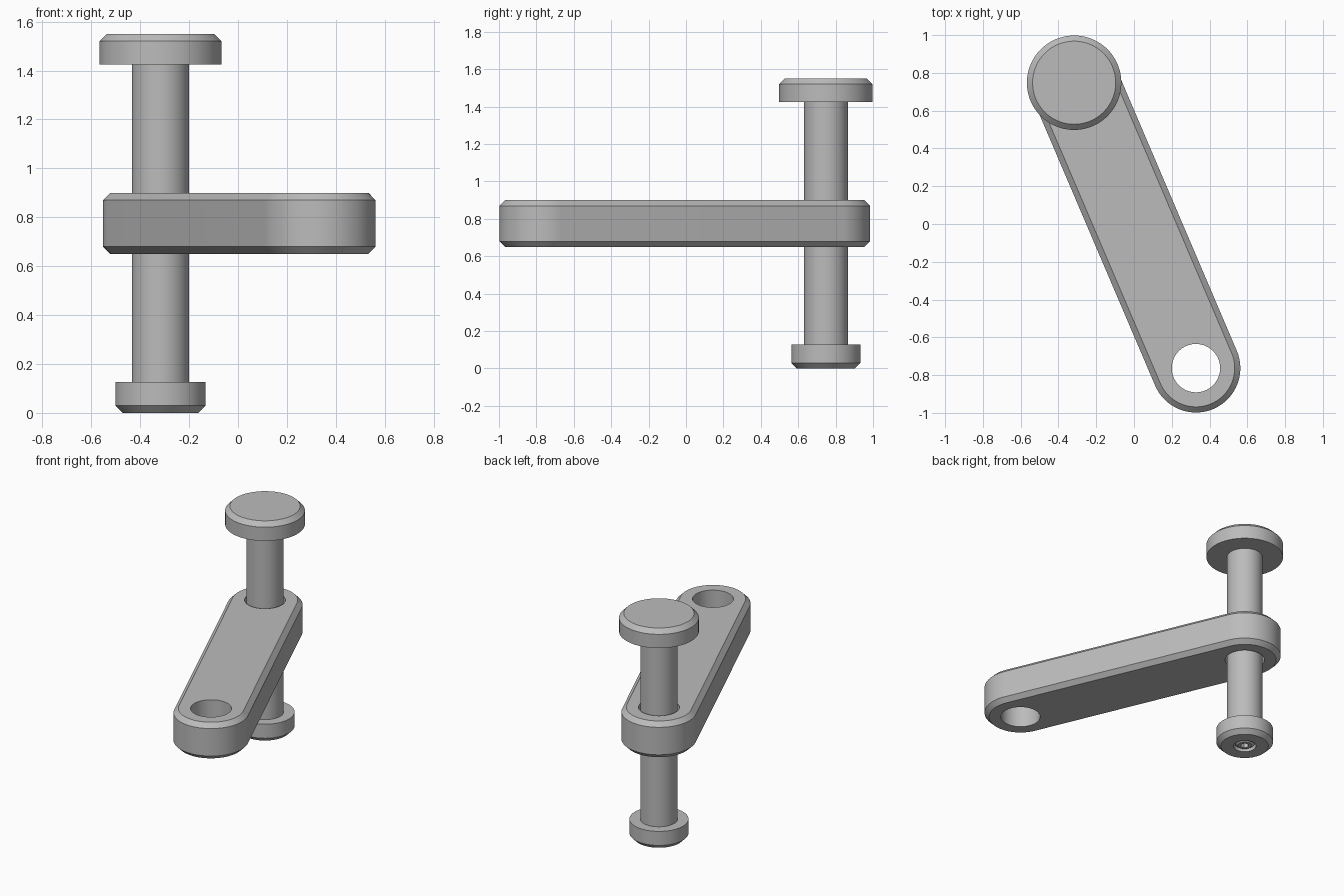
import bpy, bmesh, math
from mathutils import Vector

if "Cube" in bpy.data.objects:
    bpy.data.objects.remove(bpy.data.objects["Cube"])

SEG = 96
PIN = Vector((-0.317, 0.748))
HOLE = Vector((0.328, -0.763))

steel = bpy.data.materials.new("grey steel")
steel.use_nodes = True
GREY = (0.5, 0.5, 0.5, 1)
steel.diffuse_color = GREY
steel.node_tree.nodes["Principled BSDF"].inputs["Base Color"].default_value = GREY


def make(name, bm):
    bmesh.ops.recalc_face_normals(bm, faces=bm.faces)
    mesh = bpy.data.meshes.new(name)
    bm.to_mesh(mesh)
    bm.free()
    mesh.materials.append(steel)
    ob = bpy.data.objects.new(name, mesh)
    bpy.context.collection.objects.link(ob)
    return ob


def loft(name, outline, profile):
    """Stack outline(size) loops at each (size, z) of the profile and cap the ends."""
    bm = bmesh.new()
    rings = [[bm.verts.new((p.x, p.y, z)) for p in outline(r)] for r, z in profile]
    for a, b in zip(rings, rings[1:]):
        n = len(a)
        for i in range(n):
            j = (i + 1) % n
            bm.faces.new((a[i], a[j], b[j], b[i]))
    bm.faces.new(rings[0][::-1])
    bm.faces.new(rings[-1])
    return make(name, bm)


def circle(centre, sides=SEG):
    def outline(r):
        return [centre + r * Vector((math.cos(t), math.sin(t)))
                for t in (math.tau * i / sides for i in range(sides))]
    return outline


def capsule(r):
    d = PIN - HOLE
    start = math.atan2(d.y, d.x) - math.pi / 2
    half = SEG // 2
    points = []
    for k, centre in enumerate((PIN, HOLE)):
        for i in range(half + 1):
            t = start + math.pi * (k + i / half)
            points.append(centre + r * Vector((math.cos(t), math.sin(t))))
    return points


def cut(ob, cutter):
    mod = ob.modifiers.new("cut", 'BOOLEAN')
    mod.object = cutter
    mod.solver = 'EXACT'
    bpy.context.view_layer.objects.active = ob
    bpy.ops.object.modifier_apply(modifier=mod.name)
    bpy.data.objects.remove(cutter)


# Link arm with a bore at each end
arm = loft("link_arm", capsule, [(0.205, 0.65), (0.235, 0.68), (0.235, 0.87), (0.205, 0.9)])
for centre in (PIN, HOLE):
    cut(arm, loft("bore_cutter", circle(centre), [(0.128, 0.6), (0.128, 0.95)]))

# Headed pin
pin = loft("headed_pin", circle(PIN), [
    (0.117, 0.125), (0.117, 1.425), (0.25, 1.425), (0.25, 1.52), (0.22, 1.55)])

# Retaining collar with a countersunk recess
collar = loft("retaining_collar", circle(PIN), [
    (0.155, 0), (0.185, 0.03), (0.185, 0.127), (0.1, 0.127)])
cut(collar, loft("recess_cutter", circle(PIN), [(0.073, -0.02), (0.073, 0.06)]))

# Screw with a hexagonal socket
screw = loft("socket_screw", circle(PIN), [
    (0.045, 0.004), (0.066, 0.02), (0.066, 0.07)])
cut(screw, loft("socket_cutter", circle(PIN, 6), [(0.028, -0.02), (0.028, 0.04)]))

# Smooth round walls, crisp chamfers
bpy.ops.object.select_all(action='DESELECT')
for ob in (arm, pin, collar, screw):
    ob.select_set(True)
bpy.context.view_layer.objects.active = arm
bpy.ops.object.shade_smooth_by_angle(angle=math.radians(30))
